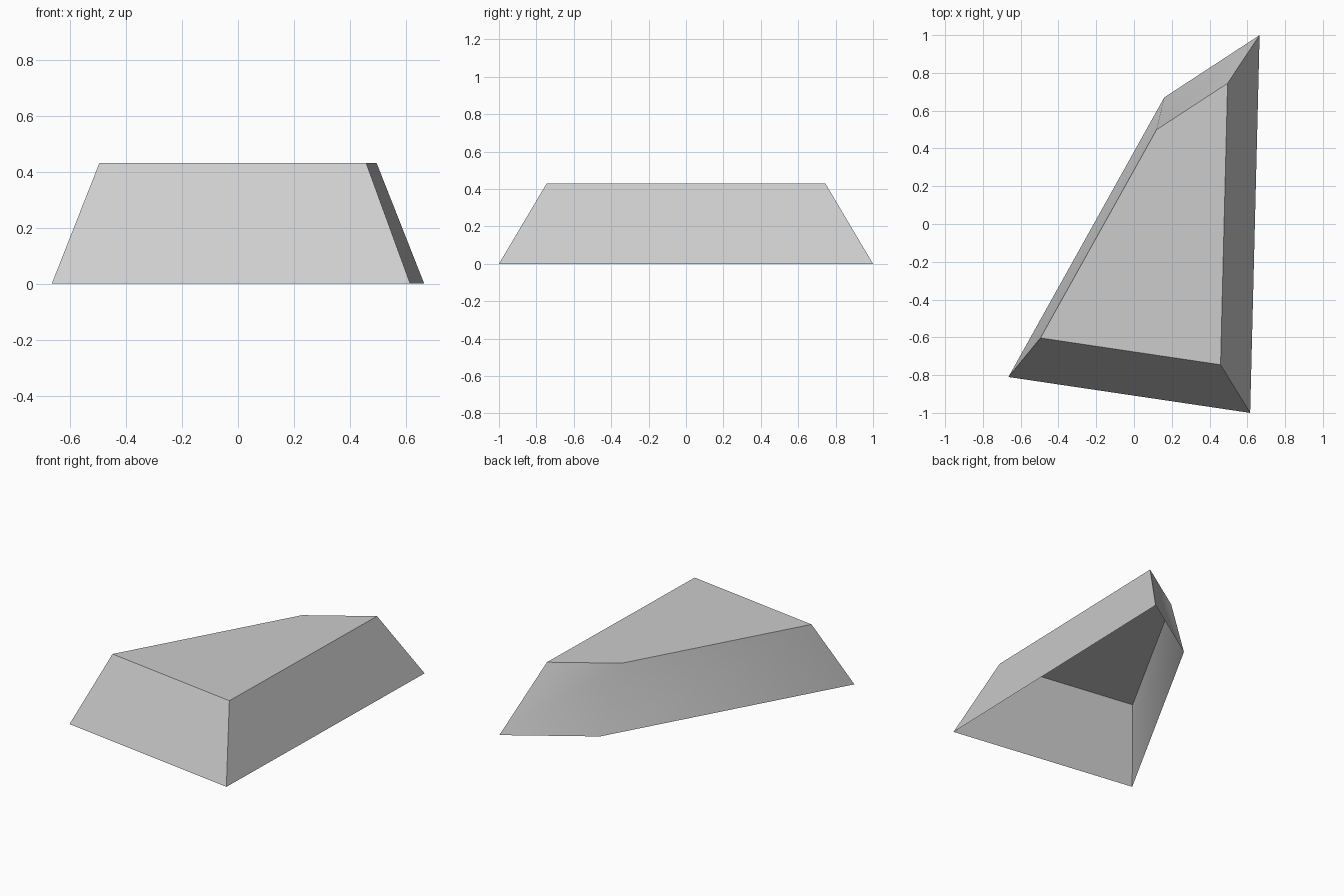
import bpy
import bmesh
from mathutils import Vector

cube = bpy.data.objects.get("Cube")
if cube:
    bpy.data.objects.remove(cube, do_unlink=True)

# One plain grey
grey = bpy.data.materials.new("light_grey")
grey.use_nodes = True
colour = (0.604, 0.604, 0.604, 1)
grey.diffuse_color = colour
grey.node_tree.nodes["Principled BSDF"].inputs["Base Color"].default_value = colour

# Irregular four-sided footprint, tapered toward the centre as it rises
FOOTPRINT = [(-0.665, -0.81), (0.615, -1.0), (0.665, 1.0), (0.16, 0.67)]
HEIGHT = 0.43
TAPER = 0.745

bm = bmesh.new()
base = [bm.verts.new((x, y, 0)) for x, y in FOOTPRINT]
top = [bm.verts.new(Vector((x * TAPER, y * TAPER, HEIGHT))) for x, y in FOOTPRINT]

# Sloping walls and flat top; the underside stays open
for i in range(len(base)):
    j = (i + 1) % len(base)
    bm.faces.new((base[i], base[j], top[j], top[i]))
bm.faces.new(top)

mesh = bpy.data.meshes.new("tapered_shell")
bm.to_mesh(mesh)
bm.free()
mesh.materials.append(grey)
shell = bpy.data.objects.new("tapered_shell", mesh)
bpy.context.collection.objects.link(shell)

# Only the shallow back corner is soft; the other edges stay crisp
bpy.ops.object.select_all(action="DESELECT")
shell.select_set(True)
bpy.context.view_layer.objects.active = shell
bpy.ops.object.shade_smooth_by_angle(angle=0.55)
